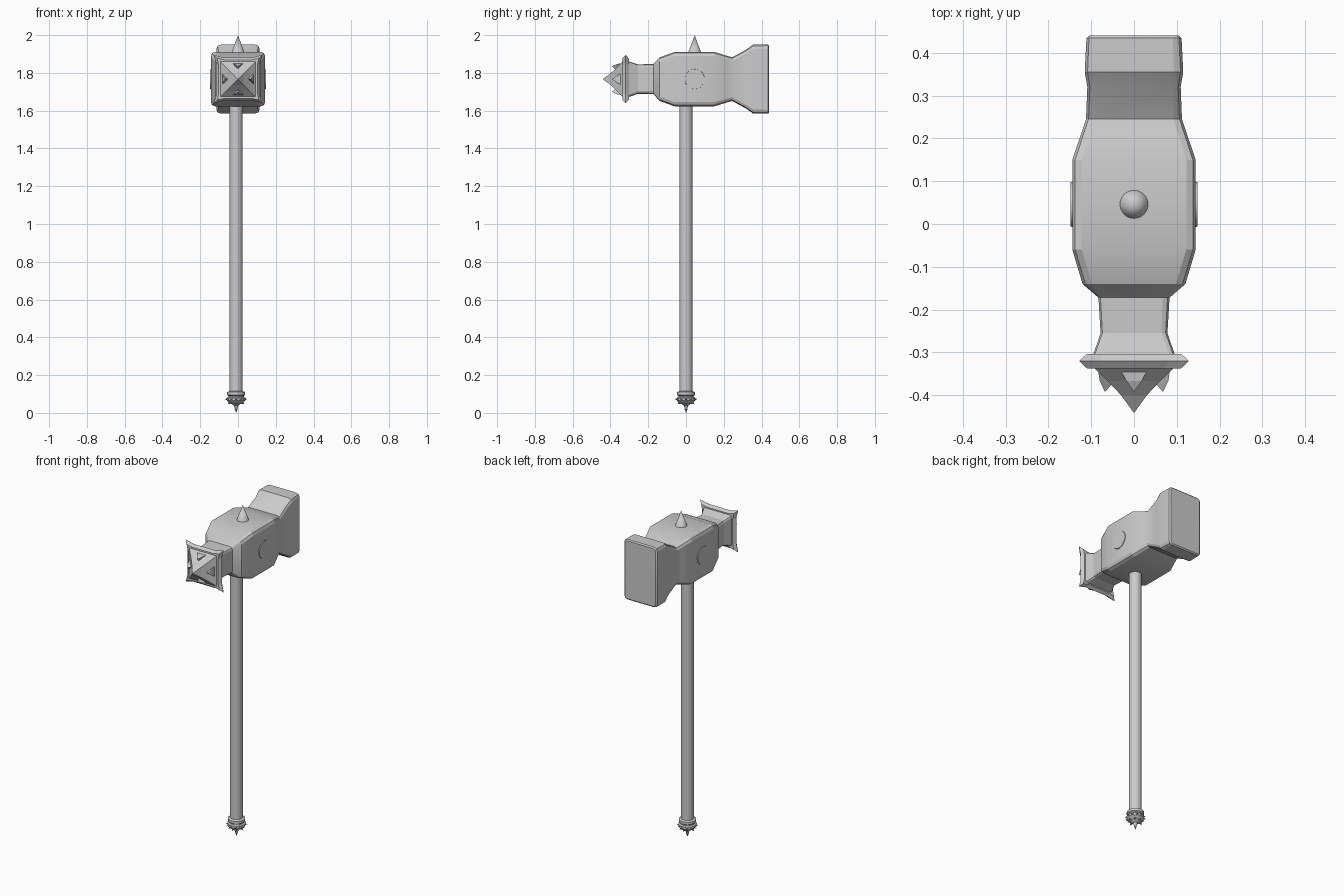
import bpy, bmesh, math
from mathutils import Matrix, Vector

if "Cube" in bpy.data.objects:
    bpy.data.objects.remove(bpy.data.objects["Cube"])

CZ = 1.767   # height of the head axis


def finish(bm, name, angle=None):
    bmesh.ops.recalc_face_normals(bm, faces=bm.faces)
    me = bpy.data.meshes.new(name)
    bm.to_mesh(me)
    bm.free()
    ob = bpy.data.objects.new(name, me)
    bpy.context.collection.objects.link(ob)
    if angle:
        bpy.ops.object.select_all(action='DESELECT')
        ob.select_set(True)
        bpy.context.view_layer.objects.active = ob
        bpy.ops.object.shade_smooth_by_angle(angle=math.radians(angle))
    return ob


def bridge(bm, rings):
    for a, b in zip(rings, rings[1:]):
        n = len(a)
        for i in range(n):
            bm.faces.new((a[i], a[(i + 1) % n], b[(i + 1) % n], b[i]))
    bm.faces.new(rings[0])
    bm.faces.new(rings[-1])


def chamfered(w, h, c):
    """Rectangle outline with two-step rounded corners."""
    k = c * 0.3
    q = [(w, h - c), (w - k, h - k), (w - c, h)]
    return (q + [(-x, z) for x, z in reversed(q)] + [(-x, -z) for x, z in q]
            + [(x, -z) for x, z in reversed(q)])


def flared(corner, mid):
    """Square outline with concave sides and pointed corners."""
    out = []
    for i in range(4):
        for x, z in ((mid, -mid * .7), (mid, mid * .7), (corner, corner)):
            for _ in range(i):
                x, z = -z, x
            out.append((x, z))
    return out


def loft(name, sections, angle=None):
    bm = bmesh.new()
    bridge(bm, [[bm.verts.new((x, y, CZ + z)) for x, z in pts] for y, pts in sections])
    return finish(bm, name, angle)


def cone(bm, r1, r2, depth, base, axis, seg):
    axis = Vector(axis)
    rot = axis.to_track_quat('Z', 'Y').to_matrix().to_4x4()
    m = Matrix.Translation(Vector(base) + axis.normalized() * depth / 2) @ rot
    bmesh.ops.create_cone(bm, cap_ends=True, segments=seg, radius1=r1, radius2=r2,
                          depth=depth, matrix=m)


# Hammer head: y, half width, half height, corner rounding
spec = [(.44, .104, .176, .015), (.434, .111, .183, .02), (.355, .115, .182, .022),
        (.32, .109, .157, .02), (.245, .112, .116, .02), (.215, .122, .124, .02),
        (.15, .144, .144, .022), (-.06, .144, .144, .022), (-.14, .12, .115, .022),
        (-.172, .083, .08, .016), (-.255, .078, .078, .014), (-.307, .096, .096, .012)]
loft("hammer_head", [(y, chamfered(w, h, c)) for y, w, h, c in spec], 20)

# Flared collar plate
loft("collar_plate", [(-.303, flared(.110, .102)), (-.32, flared(.128, .115)),
                      (-.337, flared(.110, .102))])

# Striking point: pyramid with concave flanks and a stud on each flank
bm = bmesh.new()
sq = [(1, -1), (1, 1), (-1, 1), (-1, -1)]
bridge(bm, [[bm.verts.new((x * s, y, CZ + z * s)) for x, z in sq]
            for y, s in ((-.33, .1), (-.366, .062), (-.4, .03), (-.44, .001))])
for i in range(4):
    turn = Matrix.Translation((0, 0, CZ)) @ Matrix.Rotation(i * math.pi / 2, 4, 'Y')
    base = [bm.verts.new(turn @ Vector(p)) for p in
            ((.085, -.335, -.035), (.085, -.335, .035), (.04, -.335, 0))]
    tip = [bm.verts.new(turn @ Vector(p)) for p in
           ((.080, -.366, -.018), (.080, -.366, .018), (.055, -.378, 0))]
    end = bm.verts.new(turn @ Vector((.068, -.392, 0)))
    for j in range(3):
        k = (j + 1) % 3
        bm.faces.new((base[j], base[k], tip[k], tip[j]))
        bm.faces.new((tip[j], tip[k], end))
    bm.faces.new(base)
finish(bm, "striking_point")

# Round side bosses
bm = bmesh.new()
for s in (-1, 1):
    cone(bm, .055, .052, .018, (s * .13, .046, CZ), (s, 0, 0), 32)
finish(bm, "side_bosses", 30)

# Top spike
bm = bmesh.new()
cone(bm, .035, .0, .095, (0, .046, 1.905), (0, 0, 1), 32)
finish(bm, "top_spike", 40)

# Handle shaft
bm = bmesh.new()
cone(bm, .035, .035, 1.57, (-.01, 0, .09), (0, 0, 1), 24)
finish(bm, "handle", 30)

# Pommel: turned profile with two rings of small studs
prof = [(.036, .115), (.048, .11), (.048, .095), (.041, .09), (.041, .085), (.049, .08),
        (.049, .066), (.040, .056), (.022, .046), (.013, .04), (.001, .008)]
bm = bmesh.new()
n = 24
bridge(bm, [[bm.verts.new((-.01 + r * math.cos(2 * math.pi * i / n),
                           r * math.sin(2 * math.pi * i / n), z)) for i in range(n)]
            for r, z in prof])
finish(bm, "pommel", 30)

bm = bmesh.new()
for z, r, dz, count in ((.073, .046, 0, 12), (.054, .034, -.7, 8)):
    for i in range(count):
        a = 2 * math.pi * i / count
        c, s = math.cos(a), math.sin(a)
        cone(bm, .007, 0, .014, (-.01 + r * c, r * s, z), (c, s, dz), 6)
cone(bm, .008, 0, .02, (-.01, 0, .02), (0, 0, -1), 8)
finish(bm, "pommel_studs")
